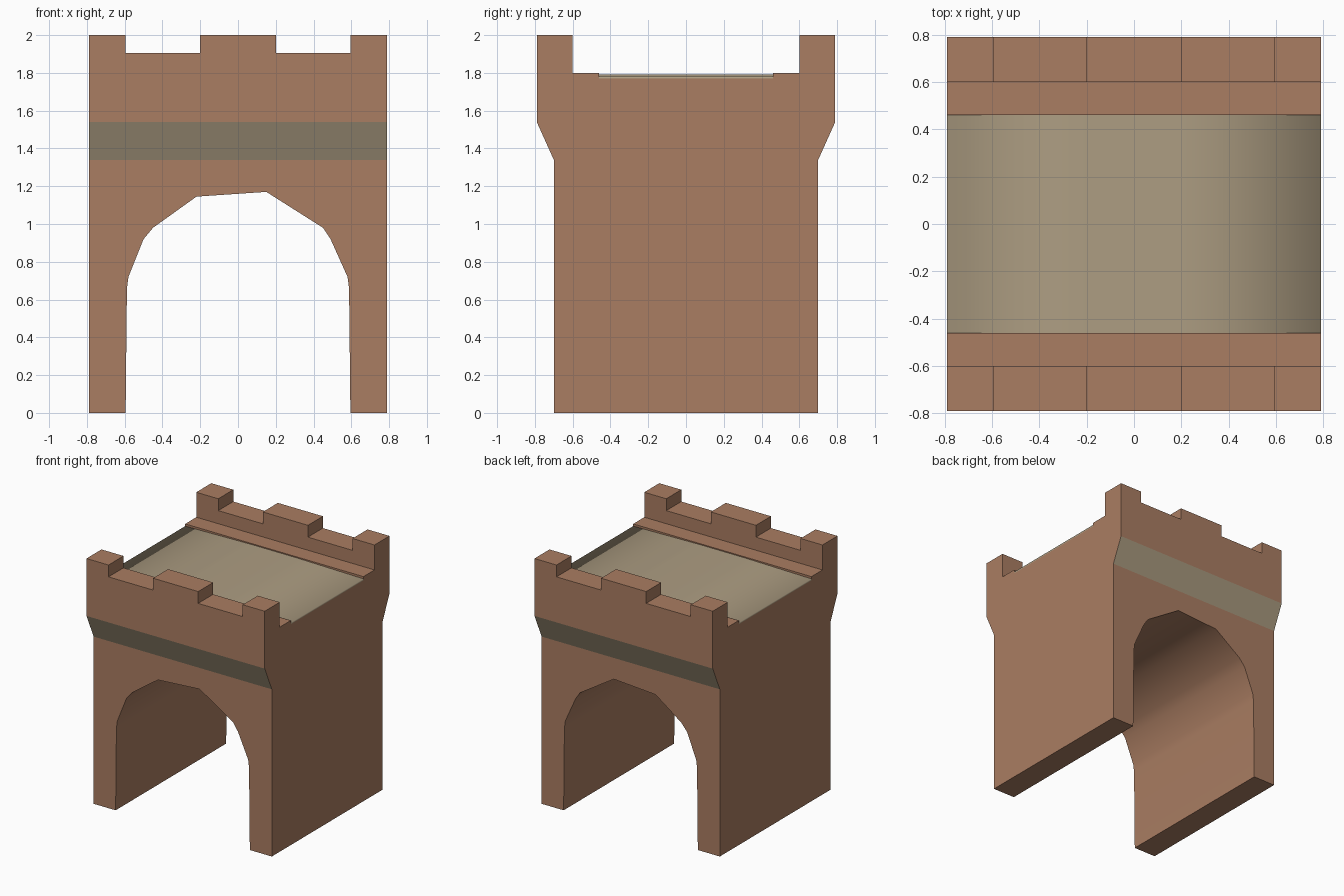
import bpy
import bmesh

cube = bpy.data.objects.get("Cube")
if cube:
    bpy.data.objects.remove(cube)


def make_material(name, rgb):
    mat = bpy.data.materials.new(name)
    mat.use_nodes = True
    mat.diffuse_color = (*rgb, 1)
    mat.node_tree.nodes["Principled BSDF"].inputs["Base Color"].default_value = (*rgb, 1)
    return mat


clay = make_material("clay brick", (0.40, 0.205, 0.122))
sand = make_material("sandy stone", (0.42, 0.34, 0.225))


def extrude(name, profile, half, axis, mats):
    """Extrude a closed profile symmetrically along x or y."""
    bm = bmesh.new()
    place = (lambda a, z, d: (d, a, z)) if axis == "x" else (lambda a, z, d: (a, d, z))
    face = bm.faces.new([bm.verts.new(place(a, z, -half)) for a, z in profile])
    moved = bmesh.ops.extrude_face_region(bm, geom=[face])["geom"]
    shift = (2 * half, 0, 0) if axis == "x" else (0, 2 * half, 0)
    bmesh.ops.translate(bm, vec=shift, verts=[v for v in moved if isinstance(v, bmesh.types.BMVert)])
    bmesh.ops.recalc_face_normals(bm, faces=bm.faces)
    mesh = bpy.data.meshes.new(name)
    bm.to_mesh(mesh)
    bm.free()
    for m in mats:
        mesh.materials.append(m)
    obj = bpy.data.objects.new(name, mesh)
    bpy.context.collection.objects.link(obj)
    return obj


# Gatehouse body: flared walls, parapets and sunken walkway
side = [(0.70, 0), (0.70, 1.34), (0.79, 1.54), (0.79, 2.0),
        (0.60, 2.0), (0.60, 1.80), (0.46, 1.80), (0.46, 1.77)]
body = extrude("gatehouse_body", side + [(-y, z) for y, z in reversed(side)],
               0.79, "x", [clay, sand])

# Cutters: arched passage and the gaps between merlons
arch = [(-0.595, -0.1), (-0.595, 0), (-0.588, 0.66), (-0.58, 0.72), (-0.50, 0.92),
        (-0.45, 0.98), (-0.22, 1.145), (0.15, 1.17), (0.45, 0.98),
        (0.49, 0.92), (0.58, 0.72), (0.588, 0.66), (0.595, 0), (0.595, -0.1)]
cutters = [extrude("arch_cutter", arch, 1, "y", [clay])]
for s in (-1, 1):
    gap = [(s * 0.2, 1.905), (s * 0.595, 1.905), (s * 0.595, 2.2), (s * 0.2, 2.2)]
    cutters.append(extrude("crenel_cutter", gap, 1, "y", [clay]))
for cutter in cutters:
    mod = body.modifiers.new("cut", "BOOLEAN")
    mod.operation = "DIFFERENCE"
    mod.solver = "EXACT"
    mod.object = cutter

# Bake the cuts, then drop the cutters
bpy.context.view_layer.update()
baked = bpy.data.meshes.new_from_object(body.evaluated_get(bpy.context.evaluated_depsgraph_get()))
body.modifiers.clear()
body.data = baked
for cutter in cutters:
    bpy.data.objects.remove(cutter)

# Stone band on the flare, smooth passage vault
for p in body.data.polygons:
    flare = 0.1 < abs(p.normal.y) < 0.99 and abs(p.center.y) > 0.7
    p.material_index = 1 if flare else 0
    p.use_smooth = abs(p.center.x) < 0.61 and p.center.z < 1.25 and abs(p.normal.y) < 0.1 and p.center.z > 0.1

# Slightly crowned walkway between the parapets
deck = [(-0.79, 1.77), (-0.79, 1.782), (-0.2, 1.792), (0.2, 1.792), (0.79, 1.782), (0.79, 1.77)]
walkway = extrude("walkway", deck, 0.46, "y", [sand])
for p in walkway.data.polygons:
    p.use_smooth = abs(p.normal.y) < 0.5 and p.normal.z > -0.5
